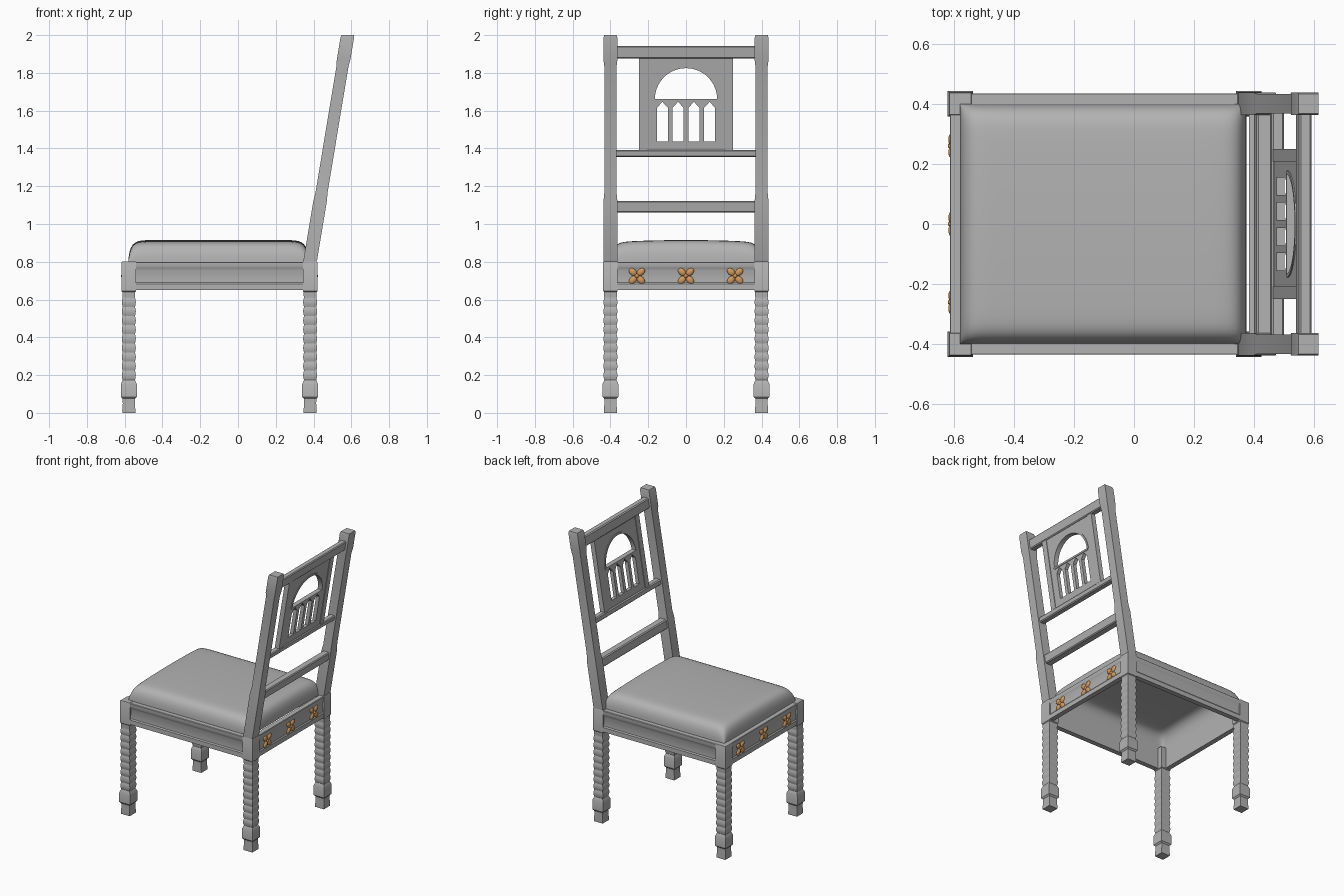
import bpy, bmesh, math
from mathutils import Matrix, Vector

if "Cube" in bpy.data.objects:
    bpy.data.objects.remove(bpy.data.objects["Cube"])


def material(name, col):
    m = bpy.data.materials.new(name)
    m.diffuse_color = (*col, 1)
    m.use_nodes = True
    m.node_tree.nodes["Principled BSDF"].inputs["Base Color"].default_value = m.diffuse_color
    return m


GREY = material("grey", (0.45, 0.45, 0.45))
BRONZE = material("orange bronze", (0.65, 0.32, 0.11))
SLOPE = 0.166


def lean(z):
    """Centre line of the raked back at height z."""
    return 0.383 + SLOPE * (z - 0.81)


def finish(name, bm, mat=GREY, angle=30):
    bmesh.ops.recalc_face_normals(bm, faces=bm.faces)
    me = bpy.data.meshes.new(name)
    bm.to_mesh(me)
    bm.free()
    me.materials.append(mat)
    ob = bpy.data.objects.new(name, me)
    bpy.context.collection.objects.link(ob)
    bpy.ops.object.select_all(action='DESELECT')
    ob.select_set(True)
    bpy.context.view_layer.objects.active = ob
    bpy.ops.object.shade_smooth_by_angle(angle=math.radians(angle))
    return ob


def stack(bm, rings):
    """Square rings (cx, cy, z, half_x, half_y) bridged into a solid."""
    prev = None
    for cx, cy, z, hx, hy in rings:
        cur = [bm.verts.new((cx + a * hx, cy + b * hy, z))
               for a, b in ((-1, -1), (1, -1), (1, 1), (-1, 1))]
        if prev is None:
            bm.faces.new(cur[::-1])
        else:
            for i in range(4):
                bm.faces.new((prev[i], prev[(i + 1) % 4], cur[(i + 1) % 4], cur[i]))
        prev = cur
    bm.faces.new(prev)


# Legs: square feet, rippled shafts, square top blocks
def leg(name, cx, cy):
    prof = [(0, .034), (.012, .035), (.05, .032), (.075, .033), (.085, .042), (.152, .042), (.168, .035)]
    n, z0, z1 = 9, .175, .61
    for i in range(n * 6 + 1):
        t = i / (n * 6)
        prof.append((z0 + (z1 - z0) * t, .0325 + .0045 * abs(math.sin(math.pi * n * t))))
    prof += [(.618, .034), (.64, .034), (.645, .0385), (.797, .0385), (.802, .036)]
    bm = bmesh.new()
    stack(bm, [(cx, cy, z, r, r) for z, r in prof])
    finish(name, bm)


for side, sy in (("left", -1), ("right", 1)):
    leg("front_leg_" + side, -.578, sy * .4)
    leg("back_leg_" + side, .382, sy * .4)


# Moulded seat rails: a profile swept between the legs
def rail(name, p0, p1, out):
    prof = [(-.035, .65), (0, .65), (0, .682), (-.006, .69), (-.008, .755),
            (-.002, .768), (0, .772), (0, .797), (-.003, .80), (-.035, .80)]
    bm = bmesh.new()
    ends = [[bm.verts.new((p[0] + out[0] * d, p[1] + out[1] * d, z)) for d, z in prof]
            for p in (p0, p1)]
    n = len(prof)
    for i in range(n):
        j = (i + 1) % n
        bm.faces.new((ends[0][i], ends[0][j], ends[1][j], ends[1][i]))
    bm.faces.new(ends[0])
    bm.faces.new(ends[1][::-1])
    finish(name, bm)


rail("side_rail_left", (-.55, -.435), (.36, -.435), (0, -1))
rail("side_rail_right", (-.55, .435), (.36, .435), (0, 1))
rail("front_rail", (-.613, -.37), (-.613, .37), (-1, 0))
rail("back_rail", (.417, -.37), (.417, .37), (1, 0))

# Four-petal rosettes on the front and back rails
for where, fx in (("front", -.606), ("back", .41)):
    for k, fy in enumerate((-.26, 0, .26)):
        bm = bmesh.new()
        for q in range(4):
            m = (Matrix.Translation((fx, fy, .725)) @ Matrix.Rotation(math.pi / 4 + q * math.pi / 2, 4, 'X')
                 @ Matrix.Translation((0, .030, 0)) @ Matrix.Diagonal((.012, .025, .0175, 1)))
            bmesh.ops.create_uvsphere(bm, u_segments=14, v_segments=10, radius=1, matrix=m)
        bmesh.ops.create_uvsphere(bm, u_segments=12, v_segments=8, radius=1,
                                  matrix=Matrix.Translation((fx, fy, .725)) @ Matrix.Diagonal((.014, .012, .012, 1)))
        finish(f"{where}_rosette_{k + 1}", bm, BRONZE, 60)

# Upholstered seat: a domed shell, open underneath
bm = bmesh.new()
NX, NY = 40, 36
grid = []
for i in range(NX + 1):
    u = -math.cos(math.pi * i / NX)
    row = []
    for j in range(NY + 1):
        v = -math.cos(math.pi * j / NY)
        h = max(0, 1 - abs(u) ** 20) ** .5 * max(0, 1 - abs(v) ** 16) ** .5 * (.9 + .1 * (1 - v * v))
        row.append(bm.verts.new((-.103 + u * .477, v * .4, .798 + .117 * h)))
    grid.append(row)
for i in range(NX):
    for j in range(NY):
        bm.faces.new((grid[i][j], grid[i + 1][j], grid[i + 1][j + 1], grid[i][j + 1]))
finish("seat_cushion", bm, GREY, 80)

# Raked back posts with thicker blocks at foot and head
for side, sy in (("left", -1), ("right", 1)):
    bm = bmesh.new()
    prof = [(.80, .033, .036), (.81, .036, .037), (1.12, .036, .037), (1.165, .032, .0325),
            (1.835, .032, .0325), (1.87, .036, .037), (1.985, .036, .037), (2.0, .033, .033)]
    stack(bm, [(lean(z), sy * .4, z, hx, hy) for z, hx, hy in prof])
    finish("back_post_" + side, bm)


# Cross rails of the back, with chamfered top and bottom edges
def cross(name, z0, z1, hx, c=.006, hy=.375):
    bm = bmesh.new()
    stack(bm, [(lean(z), 0, z, h, hy) for z, h in
               ((z0, hx - c), (z0 + c, hx), (z1 - c, hx), (z1, hx - c))])
    finish(name, bm)


cross("top_rail", 1.875, 1.943, .021)
cross("middle_rail", 1.355, 1.392, .021)
cross("lower_rail", 1.06, 1.122, .026)


# Pierced plates in the raked plane: first outline is solid, the rest are holes
def plate(name, outlines, half):
    cu = bpy.data.curves.new(name, 'CURVE')
    cu.dimensions = '2D'
    cu.fill_mode = 'BOTH'
    cu.extrude = half
    for pts in outlines:
        sp = cu.splines.new('POLY')
        sp.points.add(len(pts) - 1)
        for p, (y, z) in zip(sp.points, pts):
            p.co = (y, z, 0, 1)
        sp.use_cyclic_u = True
    tmp = bpy.data.objects.new(name, cu)
    bpy.context.collection.objects.link(tmp)
    bpy.context.view_layer.update()
    me = bpy.data.meshes.new_from_object(tmp.evaluated_get(bpy.context.evaluated_depsgraph_get()))
    bm = bmesh.new()
    bm.from_mesh(me)
    bpy.data.objects.remove(tmp)
    bmesh.ops.remove_doubles(bm, verts=bm.verts, dist=1e-5)
    for v in bm.verts:
        y, z, d = v.co
        v.co = Vector((lean(z) + d, y, z))
    finish(name, bm)


def arc(r, zc=1.66, n=32):
    return [(r * math.cos(math.pi * i / n), zc + r * math.sin(math.pi * i / n)) for i in range(n + 1)]


def box(y0, y1, z0, z1):
    return [(y0, z0), (y1, z0), (y1, z1), (y0, z1)]


windows = [[(c - .029, 1.437), (c + .029, 1.437), (c + .029, 1.615), (c, 1.647), (c - .029, 1.615)]
           for c in (-.125, -.042, .042, .125)]
plate("back_splat", [box(-.245, .245, 1.385, 1.88), arc(.165)] + windows, .013)

# Raised arch moulding, sill and border strips on the splat
plate("arch_moulding", [arc(.178) + arc(.165)[::-1]], .017)
plate("arch_sill", [box(-.17, .17, 1.65, 1.662)], .017)
for side, sy in (("left", -1), ("right", 1)):
    a, b = sorted((sy * .208, sy * .25))
    plate("splat_border_" + side, [box(a, b, 1.385, 1.88)], .017)
